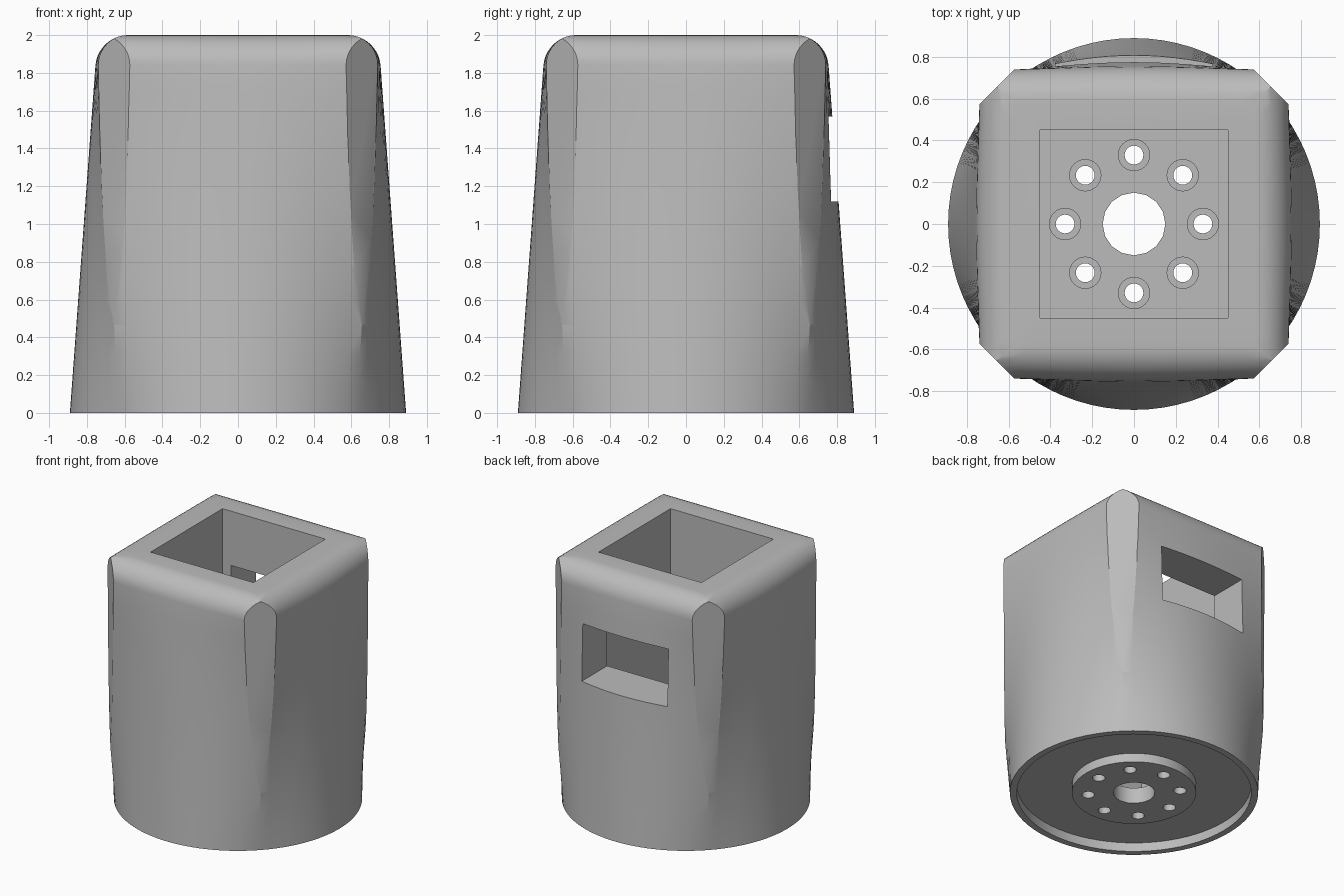
import bpy
import bmesh
from math import sin, cos, pi, radians, sqrt
from mathutils import Vector

cube = bpy.data.objects.get("Cube")
if cube:
    bpy.data.objects.remove(cube)

HEIGHT = 2.0
BASE_R = 0.89       # round foot
TOP_HALF = 0.743    # square top
FILLET = 0.16
CORNER = 0.928      # distance of the flat corner cuts from the axis
FLOOR = 0.125       # top of the pocket floor

grey = bpy.data.materials.new("grey_plastic")
grey.use_nodes = True
colour = (0.5, 0.5, 0.5, 1)
grey.diffuse_color = colour
grey.node_tree.nodes["Principled BSDF"].inputs["Base Color"].default_value = colour


def loft(name, rings, wrap=False):
    """Skin a stack of equal rings; cap the ends, or join last to first."""
    bm = bmesh.new()
    loops = [[bm.verts.new(p) for p in ring] for ring in rings]
    n = len(loops[0])
    pairs = list(zip(loops, loops[1:]))
    if wrap:
        pairs.append((loops[-1], loops[0]))
    else:
        bm.faces.new(loops[0])
        bm.faces.new(loops[-1])
    for a, b in pairs:
        for i in range(n):
            j = (i + 1) % n
            bm.faces.new((a[i], a[j], b[j], b[i]))
    bmesh.ops.recalc_face_normals(bm, faces=bm.faces)
    mesh = bpy.data.meshes.new(name)
    bm.to_mesh(mesh)
    bm.free()
    mesh.materials.append(grey)
    obj = bpy.data.objects.new(name, mesh)
    bpy.context.collection.objects.link(obj)
    return obj


def circle(r, z, n, x=0, y=0, turn=0):
    return [Vector((x + r * cos(turn + 2 * pi * i / n),
                    y + r * sin(turn + 2 * pi * i / n), z)) for i in range(n)]


def cylinder(name, r, z0, z1, n=32, x=0, y=0, turn=0):
    return loft(name, [circle(r, z, n, x, y, turn) for z in (z0, z1)])


def square_column(name, half, z0, z1, turn=pi / 4):
    return cylinder(name, half * sqrt(2), z0, z1, 4, turn=turn)


def body_ring(z, inset=0, n=80):
    """Blend from circle to square with height, then pull the sides in."""
    s = z / HEIGHT
    ring = []
    for i in range(n):
        a = 2 * pi * i / n
        c = max(abs(cos(a)), abs(sin(a)))
        r = BASE_R * (1 - s) + TOP_HALF / c * s - inset / c
        ring.append(Vector((r * cos(a), r * sin(a), z)))
    return ring


# Housing: round foot, square top, rounded upper edge
z_edge = HEIGHT - FILLET
rings = [body_ring(z_edge * i / 12) for i in range(12)]
for i in range(11):
    a = pi / 2 * i / 10
    rings.append(body_ring(z_edge + FILLET * sin(a), FILLET * (1 - cos(a))))
housing = loft("housing", rings)


def combine(cutter, operation="DIFFERENCE"):
    cutter.hide_render = True
    mod = housing.modifiers.new(cutter.name, "BOOLEAN")
    mod.operation = operation
    mod.solver = "EXACT"
    mod.object = cutter
    bpy.ops.object.select_all(action="DESELECT")
    bpy.context.view_layer.objects.active = housing
    housing.select_set(True)
    bpy.ops.object.modifier_apply(modifier=mod.name)
    bpy.data.objects.remove(cutter)


# Flat vertical corners
combine(square_column("corner_trim", CORNER, -0.5, 2.5, turn=0), "INTERSECT")

# Square pocket from the top
combine(square_column("pocket", 0.45, FLOOR, 2.5))

# Window through the back wall
window = [[Vector((x, y, z)) for x, y in
           ((-0.375, 0.3), (0.375, 0.3), (0.375, 1.2), (-0.375, 1.2))]
          for z in (1.12, 1.57)]
combine(loft("back_window", window))

# Ring recess underneath, leaving a central boss
combine(loft("foot_recess", [circle(r, z, 80) for r, z in
                             ((0.84, -0.2), (0.84, 0.07), (0.445, 0.07), (0.445, -0.2))],
             wrap=True))

# Shaft hole and counterbored screw holes
combine(cylinder("shaft_hole", 0.15, -0.2, 0.4, 16))
for i in range(8):
    x, y = 0.33 * cos(i * pi / 4), 0.33 * sin(i * pi / 4)
    combine(cylinder("screw_hole", 0.045, -0.2, 0.4, 24, x, y))
    combine(cylinder("counterbore", 0.075, 0.065, 0.4, 24, x, y))

# Smooth walls, crisp edges
bpy.ops.object.select_all(action="DESELECT")
housing.select_set(True)
bpy.context.view_layer.objects.active = housing
bpy.ops.object.shade_smooth_by_angle(angle=radians(25))
